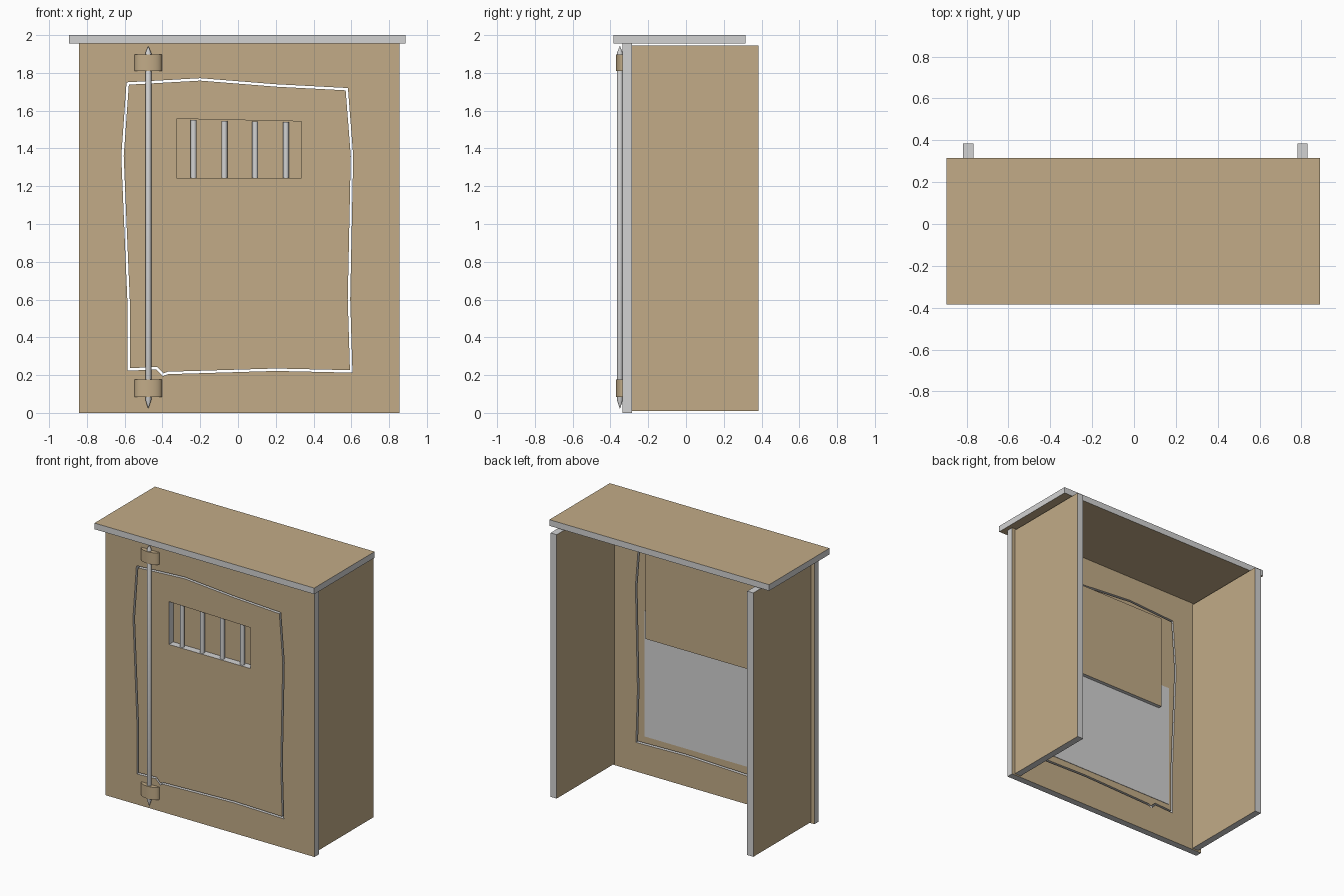
import bpy, bmesh, math
from mathutils import Matrix, Vector

if "Cube" in bpy.data.objects:
    bpy.data.objects.remove(bpy.data.objects["Cube"])


def material(name, rgb):
    m = bpy.data.materials.new(name)
    m.diffuse_color = (*rgb, 1)
    m.use_nodes = True
    m.node_tree.nodes["Principled BSDF"].inputs["Base Color"].default_value = m.diffuse_color
    return m


TAN = material("tan wood", (0.54, 0.41, 0.245))
GREY = material("light grey", (0.65, 0.65, 0.65))


def finish(name, bm, face_axis=None, mats=(TAN, GREY), smooth=False):
    """Make the object; faces along face_axis get the first colour, edges the second."""
    bmesh.ops.remove_doubles(bm, verts=bm.verts, dist=1e-5)
    bmesh.ops.recalc_face_normals(bm, faces=bm.faces)
    bm.normal_update()
    for f in bm.faces:
        f.smooth = smooth
        if face_axis is not None:
            f.material_index = 0 if abs(f.normal[face_axis]) > 0.5 else 1
    me = bpy.data.meshes.new(name)
    bm.to_mesh(me)
    bm.free()
    for m in mats:
        me.materials.append(m)
    if smooth:
        me.set_sharp_from_angle(angle=math.radians(40))
    ob = bpy.data.objects.new(name, me)
    bpy.context.collection.objects.link(ob)
    return ob


def box(name, x, y, z, face_axis=None, mats=(TAN, GREY)):
    bm = bmesh.new()
    bmesh.ops.create_cube(bm, size=1)
    for v in bm.verts:
        v.co = [(r[0] + r[1]) / 2 + c * (r[1] - r[0]) for c, r in zip(v.co, (x, y, z))]
    return finish(name, bm, face_axis, mats)


def panel(name, loops, y0, y1):
    """Flat board in the xz plane; later loops cut holes in the first."""
    cu = bpy.data.curves.new(name, 'CURVE')
    cu.dimensions = '2D'
    cu.fill_mode = 'BOTH'
    cu.extrude = (y1 - y0) / 2
    for pts in loops:
        s = cu.splines.new('POLY')
        s.points.add(len(pts) - 1)
        for p, (x, z) in zip(s.points, pts):
            p.co = (x, z, 0, 1)
        s.use_cyclic_u = True
    tmp = bpy.data.objects.new(name + " helper", cu)
    bpy.context.collection.objects.link(tmp)
    bpy.context.view_layer.update()
    me = bpy.data.meshes.new_from_object(
        tmp.evaluated_get(bpy.context.evaluated_depsgraph_get()))
    bpy.data.objects.remove(tmp)
    me.transform(Matrix.Translation((0, (y0 + y1) / 2, 0)) @ Matrix.Rotation(math.pi / 2, 4, 'X'))
    bm = bmesh.new()
    bm.from_mesh(me)
    bpy.data.meshes.remove(me)
    return finish(name, bm, 1)


def inset(pts, d):
    """Mitred inward offset of a clockwise outline."""
    out = []
    for i, p in enumerate(pts):
        p = Vector(p)
        a = (p - Vector(pts[i - 1])).normalized()
        b = (Vector(pts[(i + 1) % len(pts)]) - p).normalized()
        n1, n2 = Vector((a.y, -a.x)), Vector((b.y, -b.x))
        out.append(tuple(p + (n1 + n2) * d / (1 + n1.dot(n2))))
    return out


def lathe(name, x, y, profile, sides=12):
    """Round upright part from (radius, z) rings."""
    bm = bmesh.new()
    rings = [[bm.verts.new((x + r * math.cos(2 * math.pi * k / sides),
                            y + r * math.sin(2 * math.pi * k / sides), z))
              for k in range(sides)] for r, z in profile]
    for a, b in zip(rings, rings[1:]):
        for k in range(sides):
            j = (k + 1) % sides
            bm.faces.new((a[k], a[j], b[j], b[k]))
    bm.faces.new(rings[0][::-1])
    bm.faces.new(rings[-1])
    return finish(name, bm, mats=(GREY,), smooth=True)


# Front wall with crooked doorway, and the door set in it with a thin gap
FRONT, BACK = -0.335, -0.285
doorway = [(-0.59, 1.75), (-0.2, 1.772), (0.2, 1.74), (0.582, 1.72), (0.61, 1.36),
           (0.594, 0.6), (0.606, 0.213), (0.2, 0.222), (-0.37, 0.205), (-0.397, 0.194),
           (-0.433, 0.23), (-0.586, 0.223), (-0.586, 0.6), (-0.618, 1.36)]
window = [(-0.325, 1.243), (-0.325, 1.557), (0.337, 1.543), (0.337, 1.243)]
wall = [(-0.842, 0), (-0.842, 1.955), (0.855, 1.955), (0.855, 0)]
panel("front_wall", [wall, doorway], FRONT, BACK)
panel("door", [inset(doorway, 0.013), window], FRONT, BACK)

# Window bars
for i in range(4):
    lathe(f"window_bar_{i + 1}", -0.235 + 0.163 * i, -0.31,
          [(0.016, 1.243), (0.016, 1.55 - 0.0035 * i)])

# Boards behind the door
box("window_backing", (-0.46, 0.506), (BACK, -0.255), (1.01, 1.71), 1)
box("door_back_plate", (-0.549, 0.535), (BACK, BACK + 0.003), (0.277, 1.20), mats=(GREY,))

# Side walls and roof
for side, x0 in (("left", -0.816), ("right", 0.78)):
    box(f"{side}_wall", (x0, x0 + 0.05), (BACK, 0.385), (0.01, 1.945), 0)
box("roof", (-0.895, 0.888), (-0.385, 0.315), (1.955, 2.0), 2)

# Hinge rod with pointed ends
lathe("hinge_rod", -0.475, -0.35,
      [(0.0005, 0.022), (0.016, 0.07), (0.016, 1.905), (0.0005, 1.942)])

# Curved straps holding the rod
for name, z0, z1 in (("lower_strap", 0.085, 0.177), ("upper_strap", 1.81, 1.897)):
    bm = bmesh.new()
    rows = []
    for z in (z0, z1):
        row = []
        for k in range(13):
            t = math.pi * k / 12
            row.append(bm.verts.new((-0.475 - 0.072 * math.cos(t),
                                     FRONT - 0.036 * math.sin(t), z)))
        rows.append(row)
    for k in range(13):
        j = (k + 1) % 13
        bm.faces.new((rows[0][k], rows[0][j], rows[1][j], rows[1][k]))
    bm.faces.new(rows[0][::-1])
    bm.faces.new(rows[1])
    finish(name, bm, mats=(TAN,), smooth=True)
